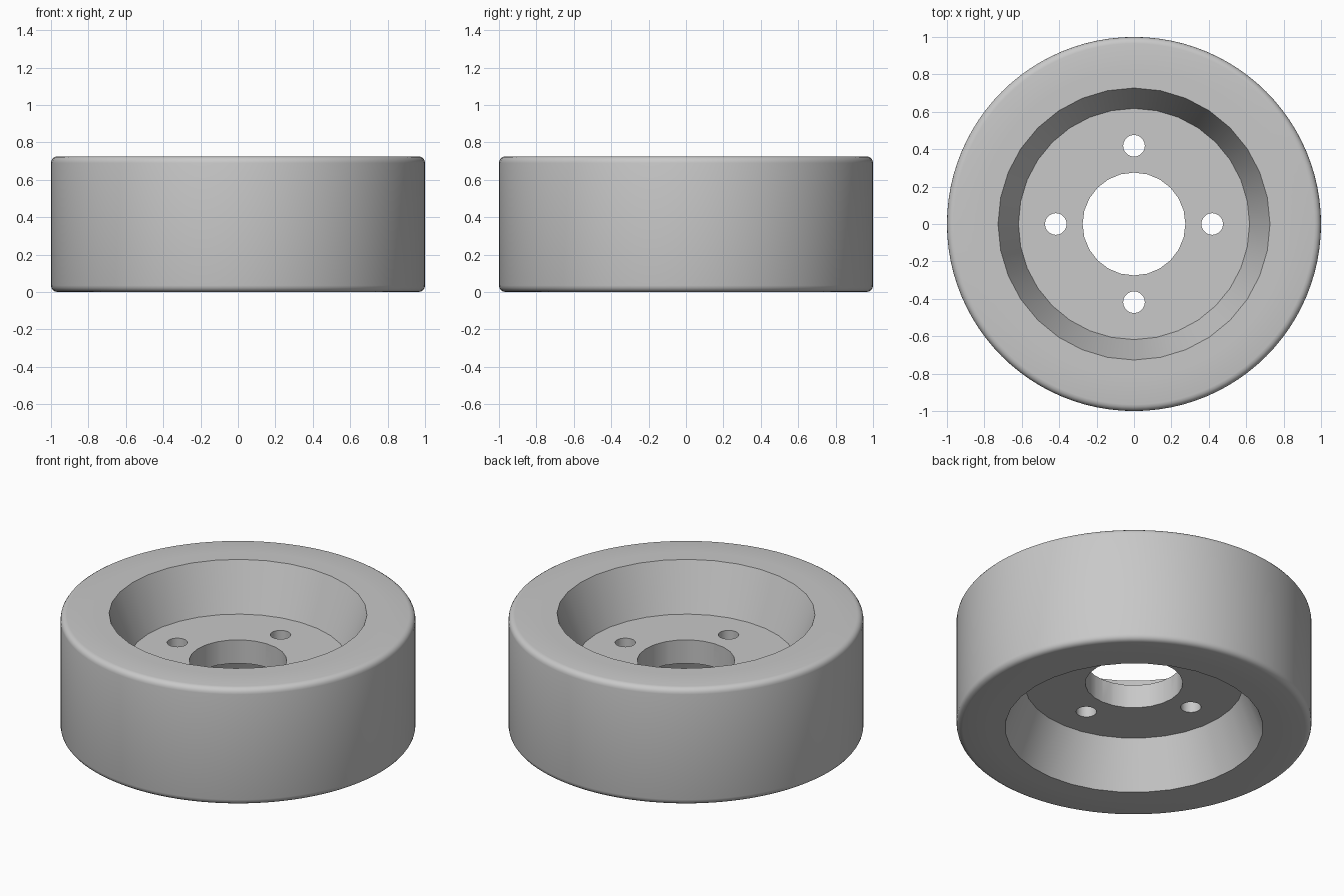
import bpy, bmesh, math
from mathutils import Matrix

if "Cube" in bpy.data.objects:
    bpy.data.objects.remove(bpy.data.objects["Cube"], do_unlink=True)

HEIGHT = 0.725
MID = HEIGHT / 2
WEB = 0.073  # half thickness of the hub web

grey = bpy.data.materials.new("plain grey")
grey.use_nodes = True
colour = (0.58, 0.58, 0.58, 1)
grey.diffuse_color = colour
grey.node_tree.nodes["Principled BSDF"].inputs["Base Color"].default_value = colour


def make_object(name, bm):
    bmesh.ops.recalc_face_normals(bm, faces=bm.faces)
    mesh = bpy.data.meshes.new(name)
    bm.to_mesh(mesh)
    bm.free()
    mesh.materials.append(grey)
    obj = bpy.data.objects.new(name, mesh)
    bpy.context.collection.objects.link(obj)
    return obj


def lathe(name, profile, sides):
    """Turn a closed (radius, z) profile into a ring around z."""
    bm = bmesh.new()
    rings = []
    for i in range(sides):
        a = math.tau * i / sides
        rings.append([bm.verts.new((r * math.cos(a), r * math.sin(a), z)) for r, z in profile])
    count = len(profile)
    for i in range(sides):
        a, b = rings[i], rings[(i + 1) % sides]
        for j in range(count):
            k = (j + 1) % count
            bm.faces.new((a[j], b[j], b[k], a[k]))
    return make_object(name, bm)


def smooth(obj):
    bpy.ops.object.select_all(action="DESELECT")
    obj.select_set(True)
    bpy.context.view_layer.objects.active = obj
    bpy.ops.object.shade_smooth_by_angle(angle=math.radians(30))


# Tyre: plain band with rounded outer edges
fillet = 0.035
steps = [math.pi / 2 * i / 4 for i in range(5)]
lower = [(1 - fillet + fillet * math.sin(a), fillet - fillet * math.cos(a)) for a in steps]
upper = [(r, HEIGHT - z) for r, z in reversed(lower)]
tyre = lathe("tyre", [(0.815, 0)] + lower + upper + [(0.815, HEIGHT)], 96)

# Core: tapered recess on both sides of a central web
half = [(0.15, WEB), (0.618, WEB), (0.727, MID), (0.82, MID)]
profile = [(r, MID - z) for r, z in half] + [(r, MID + z) for r, z in reversed(half)]
core = lathe("wheel_core", profile, 32)

# Centre bore and four bolt holes
bm = bmesh.new()
holes = [(0, 0, 0.275, 24)]
holes += [(0.418 * math.cos(q * math.pi / 2), 0.418 * math.sin(q * math.pi / 2), 0.058, 20) for q in range(4)]
for x, y, radius, sides in holes:
    bmesh.ops.create_cone(bm, cap_ends=True, segments=sides, radius1=radius, radius2=radius,
                          depth=0.5, matrix=Matrix.Translation((x, y, MID)))
cutter = make_object("hole_cutter", bm)
cutter.hide_render = True
mod = core.modifiers.new("holes", "BOOLEAN")
mod.operation = "DIFFERENCE"
mod.solver = "EXACT"
mod.object = cutter
bpy.context.view_layer.objects.active = core
bpy.ops.object.modifier_apply(modifier=mod.name)
bpy.data.objects.remove(cutter, do_unlink=True)

for part in (tyre, core):
    smooth(part)
